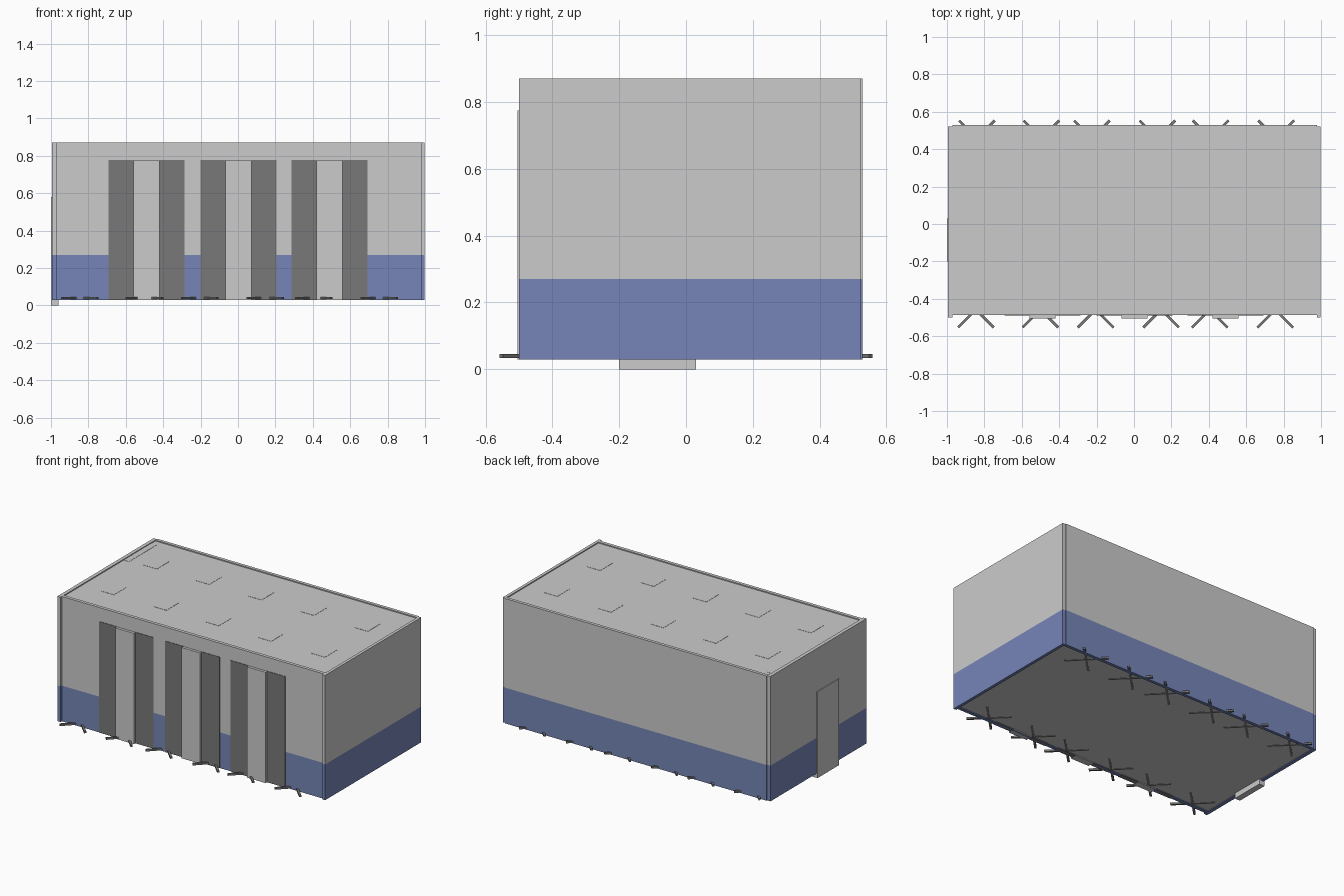
import bpy
import math

if "Cube" in bpy.data.objects:
    bpy.data.objects.remove(bpy.data.objects["Cube"])


def material(name, rgb):
    m = bpy.data.materials.new(name)
    m.diffuse_color = (*rgb, 1)
    m.use_nodes = True
    m.node_tree.nodes["Principled BSDF"].inputs["Base Color"].default_value = m.diffuse_color
    return m


BLUE = material("navy_paint", (0.18, 0.235, 0.475))
BLACK = material("black_panel", (0.19, 0.19, 0.19))


def box(name, xs, ys, zs, mat=None, turn=0):
    """Box from its x, y and z ranges, optionally turned about z."""
    bpy.ops.mesh.primitive_cube_add(
        size=1, location=[sum(r) / 2 for r in (xs, ys, zs)], rotation=(0, 0, turn))
    ob = bpy.context.object
    ob.name = name
    ob.scale = [r[1] - r[0] for r in (xs, ys, zs)]
    bpy.ops.object.transform_apply(location=False, rotation=False, scale=True)
    if mat:
        ob.data.materials.append(mat)
    return ob


BASE, BAND, TOP = 0.03, 0.27, 0.87

# Walls: painted lower band and plain upper part
walls = {
    "left_wall": ((-0.994, -0.97), (-0.5, 0.522)),
    "right_wall": ((0.978, 0.998), (-0.5, 0.522)),
    "front_wall": ((-0.97, 0.978), (-0.487, -0.465)),
    "back_wall": ((-0.97, 0.978), (0.507, 0.528)),
}
for name, (xs, ys) in walls.items():
    box(name + "_lower", xs, ys, (BASE, BAND), BLUE)
    box(name + "_upper", xs, ys, (BAND, TOP))

# Floor and ceiling slabs, set slightly inside the wall rims
box("floor", (-0.97, 0.978), (-0.465, 0.507), (0.036, 0.05))
box("ceiling", (-0.97, 0.978), (-0.465, 0.507), (0.85, 0.863))

# Ceiling panels
for x in (-0.78, -0.39, 0, 0.39, 0.79):
    for y in (-0.21, 0.245):
        box("ceiling_panel", (x - 0.05, x + 0.05), (y - 0.065, y + 0.065), (0.84, 0.8645))
box("corner_panel", (-0.97, -0.93), (0.17, 0.47), (0.84, 0.8645))

# Front bays: a raised grey pier between two black panels
for x in (-0.49, 0.003, 0.49):
    box("front_pier", (x - 0.069, x + 0.069), (-0.505, -0.46), (BASE, 0.775))
    for s in (-1, 1):
        c = x + s * 0.136
        box("black_panel", (c - 0.067, c + 0.067), (-0.49, -0.46), (BASE, 0.777), BLACK)

# Side door reaching the ground
box("side_door", (-1.0, -0.96), (-0.2, 0.03), (0, 0.58))

# Crossed floor feet along the front and back
rows = {
    -0.458: (-0.845, -0.5, -0.205, 0.145, 0.405, 0.755),
    0.458: (-0.84, -0.495, -0.225, 0.125, 0.41, 0.76),
}
for y, xs in rows.items():
    for x in xs:
        for s in (-1, 1):
            box("cross_foot", (x - 0.135, x + 0.135), (y - 0.007, y + 0.007),
                (0.034, 0.046), BLACK, s * math.pi / 4)
